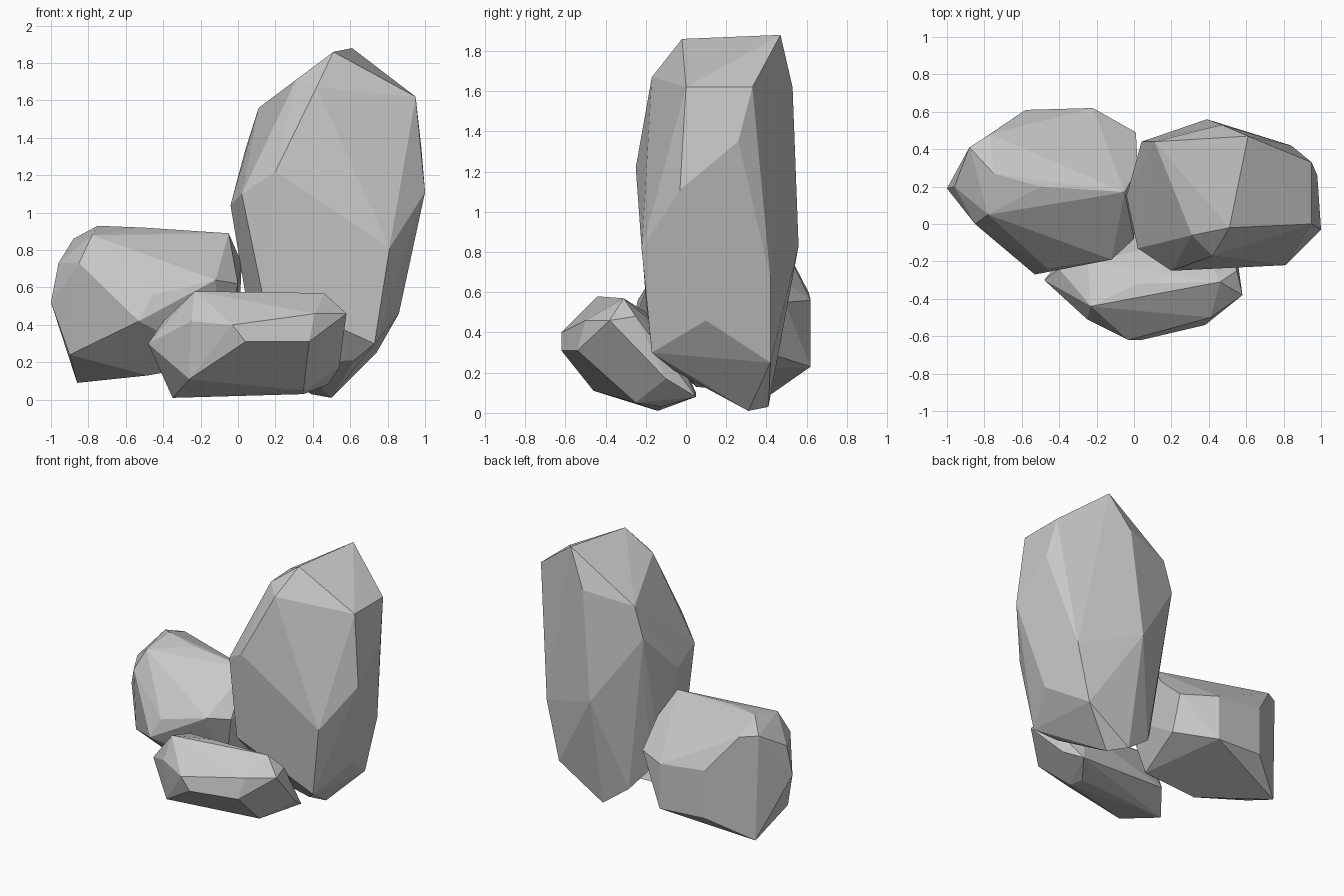
import bpy
import bmesh
from math import radians

# Remove the default object only
default_object = bpy.data.objects.get("Cube")
if default_object:
    bpy.data.objects.remove(default_object, do_unlink=True)


def make_material(name, colour):
    """Create one plain flat colour."""
    material = bpy.data.materials.new(name)
    material.use_nodes = True
    material.diffuse_color = colour
    shader = next(node for node in material.node_tree.nodes
                  if node.type == "BSDF_PRINCIPLED")
    shader.inputs["Base Color"].default_value = colour
    shader.inputs["Roughness"].default_value = 0.9
    return material


def make_rock(name, material, *corner_groups):
    """Wrap a faceted stone skin around its crown, belt and foot corners."""
    mesh = bpy.data.meshes.new(name)
    bm = bmesh.new()
    for group in corner_groups:
        for corner in group:
            bm.verts.new(corner)
    hull = bmesh.ops.convex_hull(bm, input=bm.verts[:], use_existing_faces=False)
    unused = {item for key in ("geom_interior", "geom_unused")
              for item in hull[key] if isinstance(item, bmesh.types.BMVert)}
    bmesh.ops.delete(bm, geom=list(unused), context="VERTS")

    # Merge nearly level triangles into broad chiselled facets
    bmesh.ops.dissolve_limit(bm, angle_limit=radians(4),
                             verts=bm.verts[:], edges=bm.edges[:])
    bmesh.ops.recalc_face_normals(bm, faces=bm.faces[:])
    for face in bm.faces:
        face.smooth = False
    bm.to_mesh(mesh)
    bm.free()
    mesh.materials.append(material)
    rock = bpy.data.objects.new(name, mesh)
    bpy.context.collection.objects.link(rock)
    return rock


stone = make_material("stone grey", (0.58, 0.58, 0.58, 1.0))

# Tall standing stone: slanted crown, broad belt, narrow undercut foot
tall_crown = [
    (.51, -.02, 1.86), (.61, .47, 1.88), (.31, -.06, 1.71),
    (.42, -.17, 1.67), (.95, 0, 1.62), (.95, .33, 1.62),
    (.11, .44, 1.56), (.47, .53, 1.62),
]
tall_belt = [
    (.2, -.25, 1.22), (.02, -.13, 1.1), (-.04, .15, 1.04),
    (.04, .44, 1.34), (.39, .56, .83), (.79, .43, 1.14),
    (.98, .26, 1.35), (1, -.03, 1.11), (.81, -.22, .81),
    (.84, .42, .67),
]
tall_foot = [
    (.13, -.2, .57), (.5, -.19, .46), (.05, .25, .5),
    (.1, .28, .3), (.2, .38, .17), (.86, .1, .46),
    (.73, -.17, .3), (.62, -.06, .21), (.3, .05, .2),
    (.74, .42, .25), (.5, .31, .01), (.39, .41, .03),
]
make_rock("tall_rock", stone, tall_crown, tall_belt, tall_foot)

# Rounded boulder: broad crown sloping down to the back
boulder_crown = [
    (-.75, .27, .93), (-.5, .2, .92), (-.05, .17, .89),
    (-.88, .41, .86), (-.78, .05, .88), (-.77, .48, .85),
]
boulder_belt = [
    (-1, .19, .52), (-.96, .2, .73), (-.85, 0, .73),
    (-.46, -.24, .56), (-.12, -.19, .64), (0, -.08, .62),
    (.02, .3, .73), (.01, .49, .55), (-.22, .62, .56),
    (-.58, .61, .6), (-.53, -.27, .42),
]
boulder_foot = [
    (-.9, .1, .24), (-.86, .42, .09), (-.48, .05, .13),
    (-.58, .61, .25), (-.22, .62, .23), (-.1, 0, .2),
    (0, .4, .3),
]
make_rock("left_boulder", stone, boulder_crown, boulder_belt, boulder_foot)

# Low front stone: flat crown, jutting front edge, undercut base
low_crown = [
    (-.23, -.44, .58), (.02, -.32, .57), (.46, -.31, .57),
    (-.25, -.2, .5), (.35, -.08, .38), (.41, -.5, .46),
    (.55, -.25, .48),
]
low_belt = [
    (-.48, -.3, .3), (-.4, -.24, .42), (-.25, -.51, .42),
    (-.03, -.62, .4), (.04, -.62, .31), (.38, -.54, .31),
    (.58, -.38, .46), (.54, -.1, .17),
]
low_foot = [
    (-.35, -.14, .01), (-.26, -.46, .11), (.35, -.25, .05),
    (.48, .05, .08), (.35, -.12, .03), (-.2, .05, .1),
]
make_rock("low_front_rock", stone, low_crown, low_belt, low_foot)
